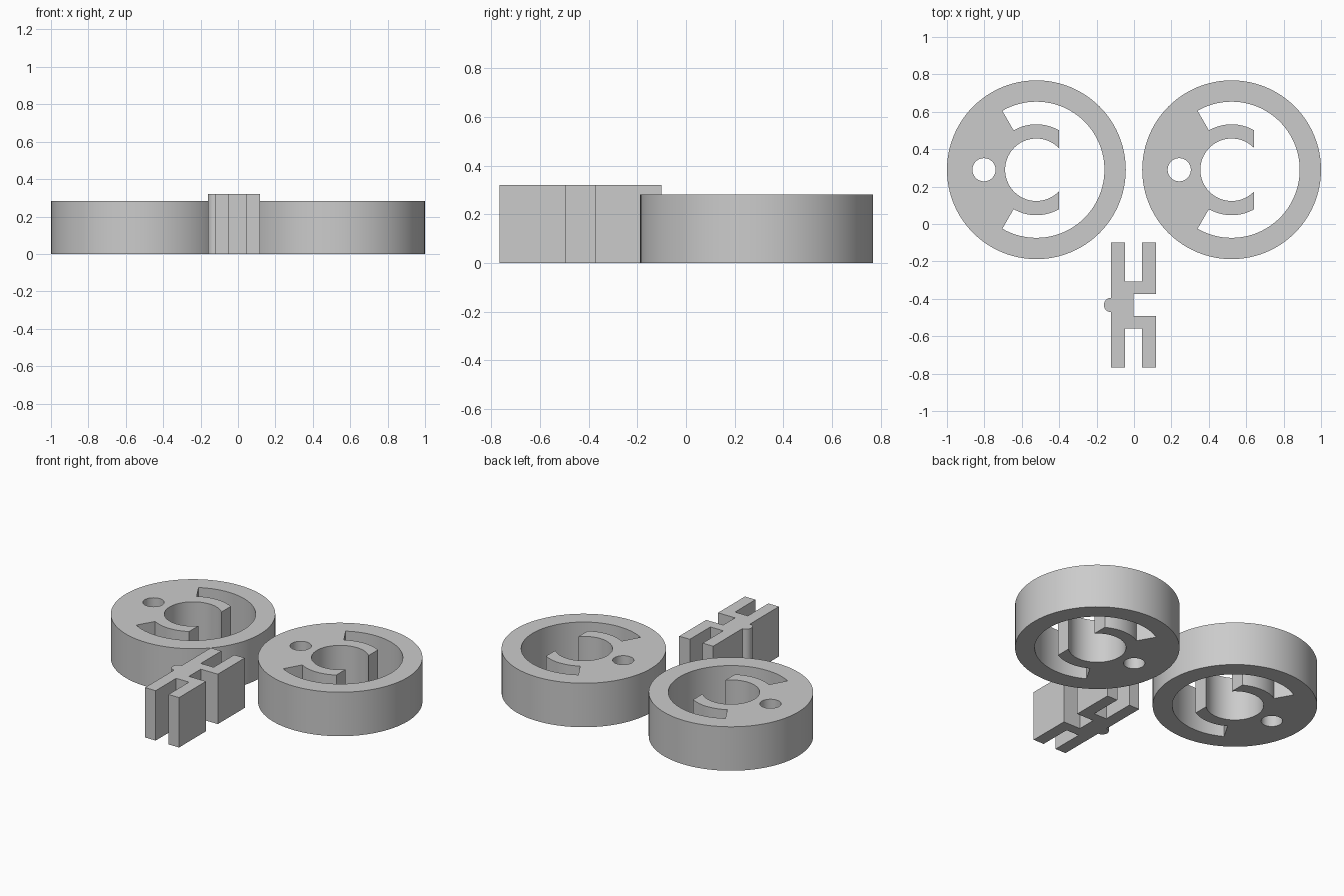
import bpy, bmesh, math
from mathutils import Vector

if "Cube" in bpy.data.objects:
    bpy.data.objects.remove(bpy.data.objects["Cube"])

grey = bpy.data.materials.new("plain grey")
grey.diffuse_color = (0.6, 0.6, 0.6, 1)
grey.use_nodes = True
grey.node_tree.nodes["Principled BSDF"].inputs["Base Color"].default_value = grey.diffuse_color


def arc(cx, cy, r, a0, a1, n):
    """Points along an arc, angles in degrees."""
    return [(cx + r * math.cos(math.radians(a0 + (a1 - a0) * i / n)),
             cy + r * math.sin(math.radians(a0 + (a1 - a0) * i / n))) for i in range(n + 1)]


def extrude_outline(name, loops, height):
    """Fill closed loops (first outer, rest holes) and extrude them up from z = 0."""
    bm = bmesh.new()
    edges = []
    for loop in loops:
        vs = [bm.verts.new((x, y, 0)) for x, y in loop]
        edges += [bm.edges.new((vs[i - 1], vs[i])) for i in range(len(vs))]
    bmesh.ops.triangle_fill(bm, edges=edges, use_beauty=True, normal=Vector((0, 0, 1)))
    top = bmesh.ops.extrude_face_region(bm, geom=bm.faces[:], use_keep_orig=True)
    bmesh.ops.translate(bm, vec=(0, 0, height),
                        verts=[g for g in top["geom"] if isinstance(g, bmesh.types.BMVert)])
    bmesh.ops.recalc_face_normals(bm, faces=bm.faces[:])
    mesh = bpy.data.meshes.new(name)
    bm.to_mesh(mesh)
    bm.free()
    mesh.materials.append(grey)
    obj = bpy.data.objects.new(name, mesh)
    bpy.context.collection.objects.link(obj)
    bpy.ops.object.select_all(action="DESELECT")
    obj.select_set(True)
    bpy.context.view_layer.objects.active = obj
    bpy.ops.object.shade_smooth_by_angle(angle=math.radians(30))
    return obj


# Wheel: round rim, pin hole, and a cavity that leaves a C-shaped clamp on a web
R, CAVITY, CLAMP_OUT, CLAMP_IN, CUT = 0.478, 0.364, 0.243, 0.167, 0.12
end_out = math.degrees(math.acos(CUT / CLAMP_OUT))
end_in = math.degrees(math.acos(CUT / CLAMP_IN))
rim = arc(0, 0, R, 0, 360, 96)[:-1]
pin_hole = arc(-0.28, 0, 0.062, 0, 360, 40)[:-1]
cavity = (arc(0, 0, CAVITY, -120, 120, 64)
          + arc(0, 0, CLAMP_OUT, 120, end_out, 18)
          + arc(0, 0, CLAMP_IN, end_in, 360 - end_in, 64)
          + arc(0, 0, CLAMP_OUT, -end_out, -120, 18))
for name, x in (("left_wheel", -0.522), ("right_wheel", 0.522)):
    wheel = extrude_outline(name, [rim, pin_hole, cavity], 0.282)
    wheel.location = (x, 0.29, 0)

# Clip: upper half of the outline, mirrored across its middle, with a round nub on the left
half = [(-0.003, 0.06), (0.118, 0.06), (0.118, 0.333), (0.043, 0.333),
        (0.043, 0.125), (-0.048, 0.125), (-0.048, 0.333), (-0.123, 0.333)]
nub = arc(-0.123, 0, 0.038, 90, 270, 20)
clip = extrude_outline("clip", [half + nub + [(x, -y) for x, y in reversed(half)]], 0.32)
clip.location = (0, -0.433, 0)
